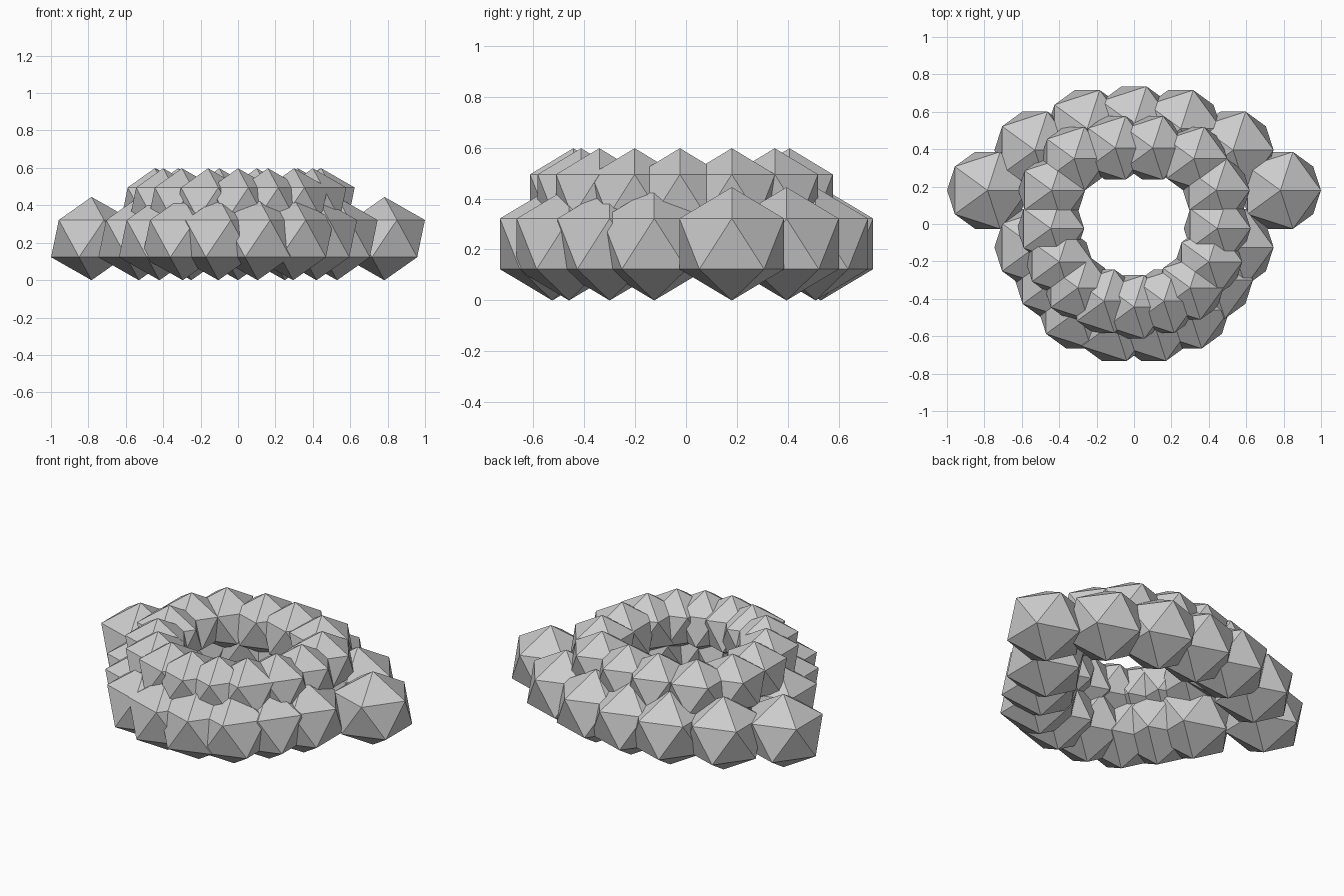
import bpy

cube = bpy.data.objects.get("Cube")
if cube:
    bpy.data.objects.remove(cube, do_unlink=True)

# One plain grey for everything
grey = bpy.data.materials.new("plain_grey")
grey.use_nodes = True
colour = (0.6, 0.6, 0.6, 1)
grey.diffuse_color = colour
grey.node_tree.nodes["Principled BSDF"].inputs["Base Color"].default_value = colour


def add_puffs(name, spots, radius, squash, z):
    """Place slightly flattened icosahedra, mirroring spots that lie off the centre line."""
    for i, (x, y) in enumerate(spots):
        for side in ((1, -1) if x else (1,)):
            bpy.ops.mesh.primitive_ico_sphere_add(subdivisions=1, radius=radius, location=(side * x, y, z))
            puff = bpy.context.object
            puff.name = f"{name}_{i + 1}" + ("" if not x else "_left" if side > 0 else "_right")
            puff.scale.z = squash
            puff.data.materials.append(grey)


# Lower layer: a wide back arc ending in the side lobes, and a tighter front arc
back_arc = [(0, 0.53), (0.25, 0.51), (0.53, 0.395), (0.783, 0.18)]
front_arc = [(0.53, -0.125), (0.42, -0.30), (0.295, -0.46), (0.105, -0.526)]
add_puffs("lower_back_puff", back_arc, 0.242, 0.92, 0.222)
add_puffs("lower_front_puff", front_arc, 0.242, 0.92, 0.222)

# Upper layer: a closed ring of smaller puffs
upper_ring = [(0, -0.443), (0.16, -0.413), (0.30, -0.341), (0.40, -0.202),
              (0.445, -0.024), (0.44, 0.18), (0.32, 0.349), (0.10, 0.407)]
add_puffs("upper_puff", upper_ring, 0.2, 0.93, 0.412)
